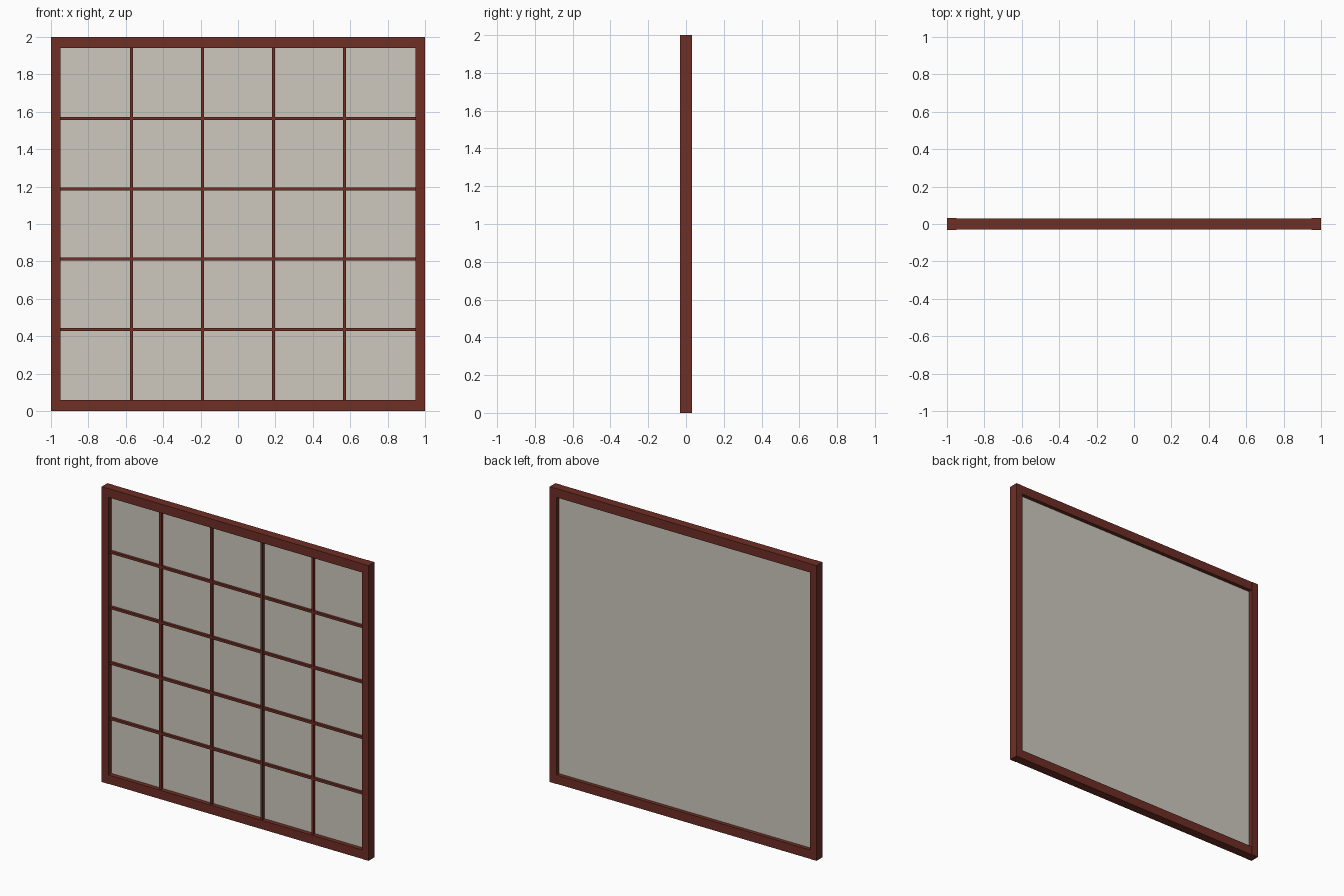
import bpy

if "Cube" in bpy.data.objects:
    bpy.data.objects.remove(bpy.data.objects["Cube"])

def material(name, rgb):
    lin = [((c / 255 + 0.055) / 1.055) ** 2.4 for c in rgb]
    m = bpy.data.materials.new(name)
    m.diffuse_color = (*lin, 1)
    m.use_nodes = True
    m.node_tree.nodes["Principled BSDF"].inputs["Base Color"].default_value = m.diffuse_color
    return m

wood = material("red_brown_wood", (110, 46, 37))
paper = material("screen_paper", (205, 201, 190))

def box(name, lo, hi, mat):
    """Box between two opposite corners."""
    bpy.ops.mesh.primitive_cube_add(size=1, location=[(a + b) / 2 for a, b in zip(lo, hi)])
    ob = bpy.context.object
    ob.name = name
    ob.scale = [b - a for a, b in zip(lo, hi)]
    bpy.ops.object.transform_apply(location=False, rotation=False, scale=True)
    ob.data.materials.append(mat)
    return ob

STILE, RAIL, DEPTH = 0.05, 0.06, 0.032   # frame widths and half depth
X = 1 - STILE                            # half width of the opening
Z0, Z1 = RAIL, 2 - RAIL                  # opening bottom and top
BAR = 0.008                              # half width of a lattice bar
N = 5                                    # panes each way

# Outer frame
for side, s in (("left", -1), ("right", 1)):
    a, b = sorted((s * X, s))
    box(side + "_stile", (a, -DEPTH, 0), (b, DEPTH, 2), wood)
box("bottom_rail", (-X, -0.03, 0), (X, 0.03, Z0), wood)
box("top_rail", (-X, -0.03, Z1), (X, 0.03, 2), wood)

# Paper sheet behind the lattice
box("paper_sheet", (-X, 0, Z0), (X, 0.004, Z1), paper)

# Lattice bars on the front
for i in range(1, N):
    x = -X + 2 * X * i / N
    z = Z0 + (Z1 - Z0) * i / N
    box(f"upright_bar_{i}", (x - BAR, -0.018, Z0), (x + BAR, 0, Z1), wood)
    box(f"cross_bar_{i}", (-X, -0.017, z - BAR), (X, 0, z + BAR), wood)
